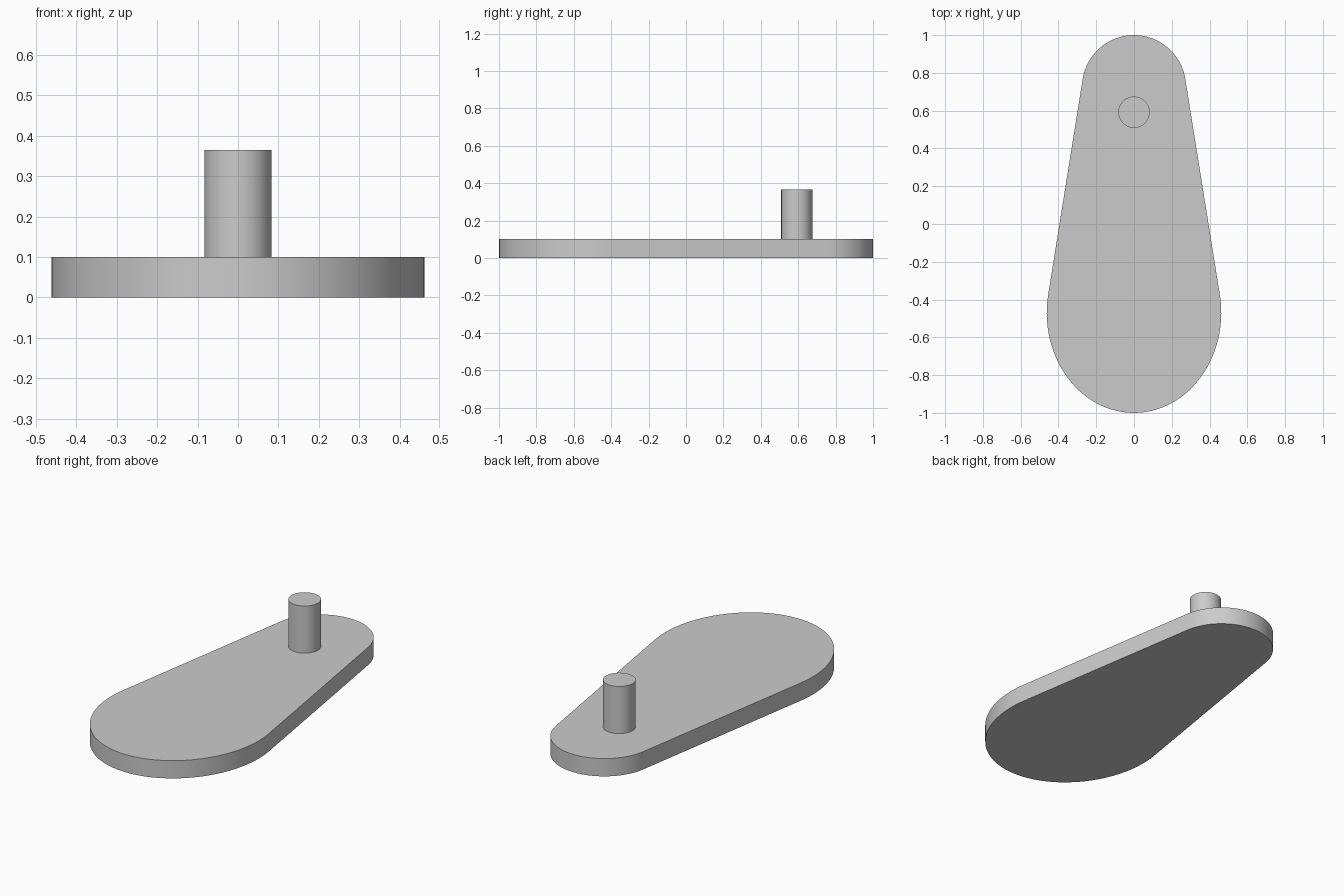
import bpy, bmesh
from math import sin, cos, pi, atan

cube = bpy.data.objects.get("Cube")
if cube:
    bpy.data.objects.remove(cube, do_unlink=True)

grey = bpy.data.materials.new("plain grey")
grey.use_nodes = True
colour = (0.6, 0.6, 0.6, 1)
grey.diffuse_color = colour
grey.node_tree.nodes["Principled BSDF"].inputs["Base Color"].default_value = colour


def arc(cy, rx, ry, start, end, steps):
    """Points on an elliptical arc centred at (0, cy)."""
    angles = [start + (end - start) * i / steps for i in range(steps + 1)]
    return [(rx * cos(a), cy + ry * sin(a)) for a in angles]


def extrude_profile(name, points, z0, z1):
    """Solid prism from a closed outline, with smooth sides and sharp rims."""
    bm = bmesh.new()
    base = bm.faces.new([bm.verts.new((x, y, z0)) for x, y in points])
    top = bmesh.ops.extrude_face_region(bm, geom=[base], use_keep_orig=True)
    verts = [v for v in top["geom"] if isinstance(v, bmesh.types.BMVert)]
    bmesh.ops.translate(bm, verts=verts, vec=(0, 0, z1 - z0))
    bmesh.ops.recalc_face_normals(bm, faces=bm.faces)
    mesh = bpy.data.meshes.new(name)
    bm.to_mesh(mesh)
    bm.free()
    mesh.materials.append(grey)
    obj = bpy.data.objects.new(name, mesh)
    bpy.context.collection.objects.link(obj)
    bpy.ops.object.select_all(action="DESELECT")
    obj.select_set(True)
    bpy.context.view_layer.objects.active = obj
    bpy.ops.object.shade_smooth_by_angle(angle=pi / 6)
    return obj


# Tapered plate: round narrow end, oval wide end, straight tangent sides
THICK = 0.1
SLOPE = 0.157
narrow_r, wide_x, wide_y = 0.275, 0.462, 0.53
t_narrow = atan(SLOPE)
t_wide = atan(SLOPE * wide_y / wide_x)
outline = arc(1 - narrow_r, narrow_r, narrow_r, t_narrow, pi - t_narrow, 40)
outline += arc(wide_y - 1, wide_x, wide_y, pi - t_wide, 2 * pi + t_wide, 56)
extrude_profile("tapered_plate", outline, 0, THICK)

# Upright pin near the narrow end
extrude_profile("upright_pin", arc(0.592, 0.083, 0.083, 0, 2 * pi, 48)[:-1], THICK, 0.365)
